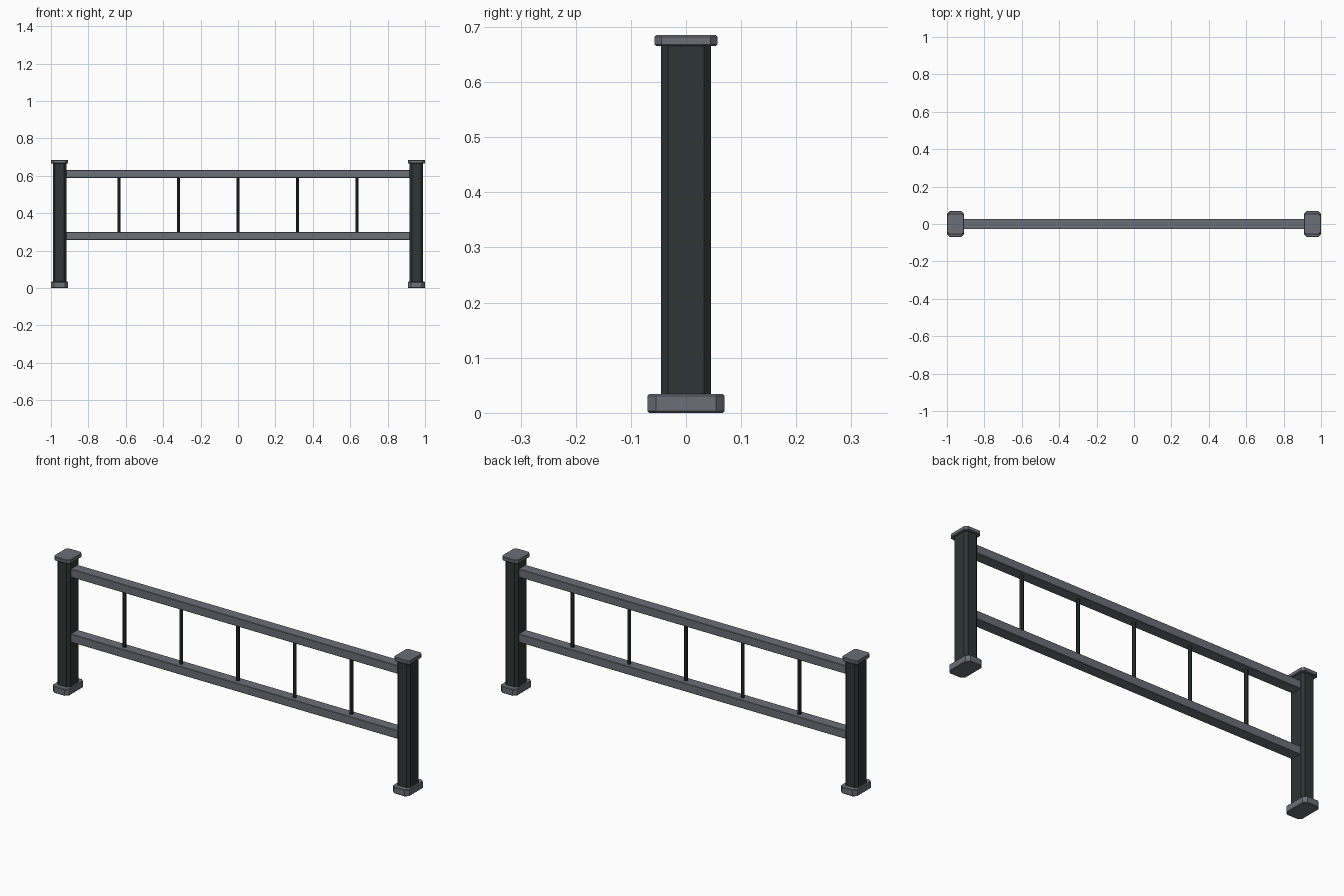
import bpy
import bmesh
from mathutils import Vector

cube = bpy.data.objects.get("Cube")
if cube:
    bpy.data.objects.remove(cube, do_unlink=True)


def make_material(name, rgb):
    mat = bpy.data.materials.new(name)
    mat.use_nodes = True
    mat.diffuse_color = (*rgb, 1)
    mat.node_tree.nodes["Principled BSDF"].inputs["Base Color"].default_value = (*rgb, 1)
    mat.roughness = 0.6
    return mat


steel = make_material("grey steel", (0.145, 0.158, 0.185))
dark = make_material("dark green grey", (0.026, 0.037, 0.035))


def finish(name, bm, mat, centre):
    mesh = bpy.data.meshes.new(name)
    bm.to_mesh(mesh)
    bm.free()
    mesh.materials.append(mat)
    obj = bpy.data.objects.new(name, mesh)
    obj.location = centre
    bpy.context.collection.objects.link(obj)
    return obj


def block(name, centre, size, mat, chamfer=0.0, edge=0.0):
    """Box with chamfered upright corners and finely bevelled rims."""
    bm = bmesh.new()
    bmesh.ops.create_cube(bm, size=1)
    bmesh.ops.scale(bm, vec=size, verts=bm.verts)
    if chamfer:
        upright = [e for e in bm.edges
                   if abs(e.verts[0].co.z - e.verts[1].co.z) > size[2] / 2]
        bmesh.ops.bevel(bm, geom=upright, offset=chamfer, segments=1,
                        profile=0.5, affect='EDGES')
    if edge:
        rims = [e for e in bm.edges if not chamfer
                or abs(e.verts[0].co.z - e.verts[1].co.z) < size[2] / 2]
        bmesh.ops.bevel(bm, geom=rims, offset=edge, segments=1,
                        profile=0.5, affect='EDGES')
    return finish(name, bm, mat, Vector(centre))


# End posts with foot and cap
for side, sign in (("left", 1), ("right", -1)):
    x = 0.954 * sign
    block(f"{side}_post", (x, 0, 0.35), (0.072, 0.09, 0.64), dark, 0.012)
    block(f"{side}_foot", (x, 0, 0.017), (0.092, 0.14, 0.034), steel, 0.016, 0.003)
    block(f"{side}_cap", (x, 0, 0.675), (0.092, 0.114, 0.02), steel, 0.013, 0.003)

# Horizontal rails
for name, z in (("upper_rail", 0.609), ("lower_rail", 0.279)):
    block(name, (0, 0, z), (1.85, 0.056, 0.042), steel, edge=0.002)

# Slim balusters between the rails
for i in range(5):
    bm = bmesh.new()
    bmesh.ops.create_cone(bm, cap_ends=True, segments=8, radius1=0.009,
                          radius2=0.009, depth=0.31)
    finish(f"baluster_{i + 1}", bm, dark, (0.318 * (i - 2), 0, 0.444))
